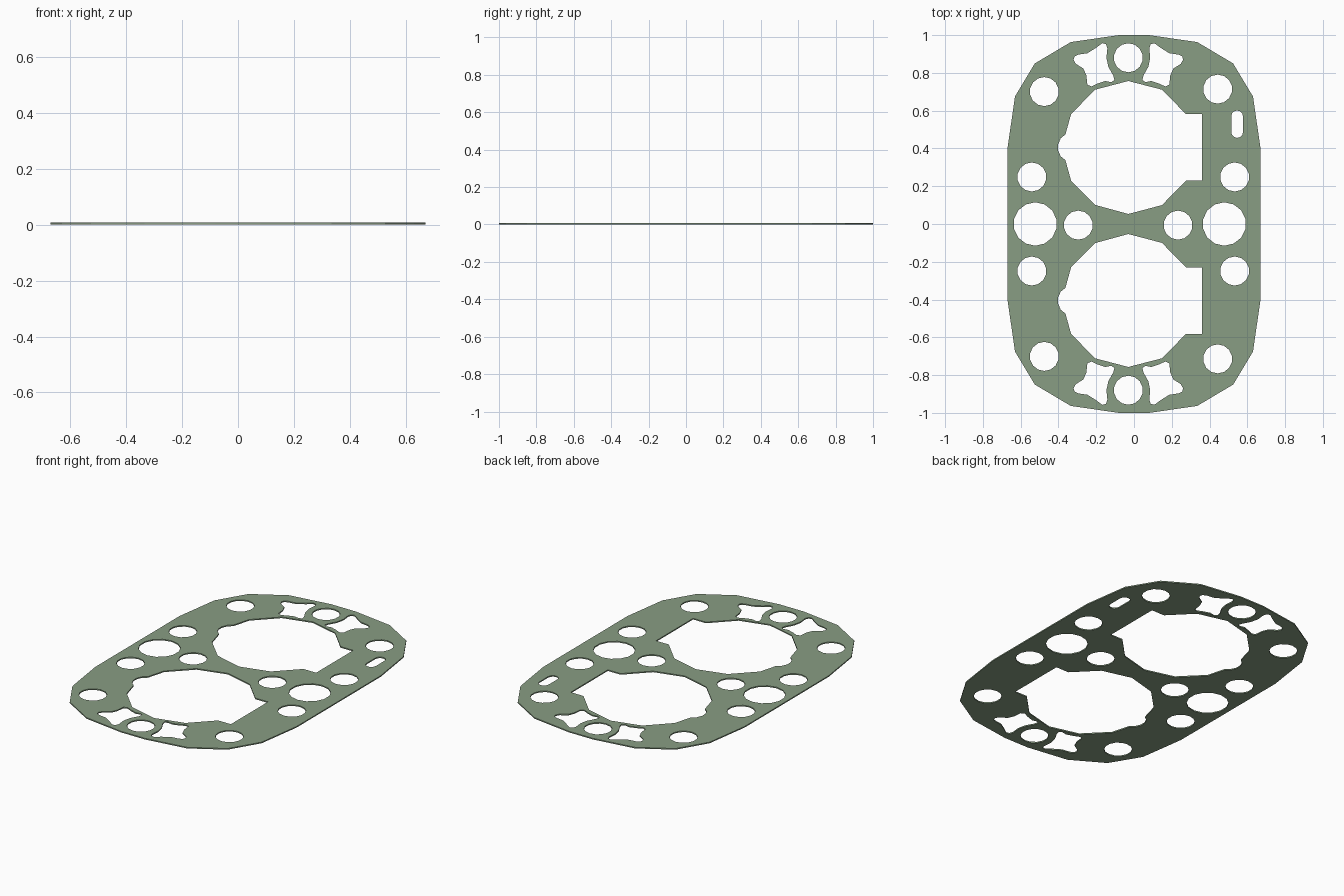
import bpy, math

if "Cube" in bpy.data.objects:
    bpy.data.objects.remove(bpy.data.objects["Cube"])

THICK = 0.007
AXIS = -0.03          # symmetry line of the end ports


def mirror_y(pts):
    return [(x, -y) for x, y in pts]


def circle(cx, cy, r, n=14):
    return [(cx + r * math.sin(2 * math.pi * i / n),
             cy + r * math.cos(2 * math.pi * i / n)) for i in range(n)]


# Outer outline: one quadrant mirrored both ways
quad = [(0.67, 0.4), (0.63, 0.675), (0.525, 0.85), (0.335, 0.963), (0.08, 1.0)]
top = quad + [(-x, y) for x, y in reversed(quad)]
loops = [top + [(x, -y) for x, y in reversed(top)]]

# Two large bores with a square notch and a small bump
bore = [(-0.03, 0.757), (0.148, 0.711), (0.275, 0.582), (0.36, 0.582),
        (0.36, 0.229), (0.275, 0.229), (0.148, 0.1), (-0.03, 0.053),
        (-0.206, 0.101), (-0.333, 0.229), (-0.363, 0.338), (-0.388, 0.358),
        (-0.402, 0.39), (-0.402, 0.42), (-0.388, 0.454), (-0.363, 0.474),
        (-0.333, 0.582), (-0.206, 0.711)]
loops += [bore, mirror_y(bore)]

# Four-cornered ports either side of each end hole
port = [(-0.29, 0.87), (-0.285, 0.887), (-0.265, 0.897), (-0.217, 0.904),
        (-0.175, 0.93), (-0.138, 0.957), (-0.118, 0.952), (-0.111, 0.93),
        (-0.116, 0.88), (-0.106, 0.833), (-0.08, 0.786), (-0.074, 0.762),
        (-0.09, 0.751), (-0.122, 0.757), (-0.164, 0.743), (-0.196, 0.728),
        (-0.217, 0.738), (-0.222, 0.786), (-0.238, 0.823), (-0.278, 0.848)]
for s in (1, -1):
    p = [(AXIS + s * x, y) for x, y in port]
    loops += [p, mirror_y(p)]

# Bolt holes
for x, y in [(-0.475, 0.701), (0.443, 0.714), (AXIS, 0.88),
             (-0.541, 0.249), (0.533, 0.249)]:
    loops += [circle(x, y, 0.077), circle(x, -y, 0.077)]
loops += [circle(-0.295, -0.006, 0.077), circle(0.233, -0.006, 0.077)]

# Larger middle holes
loops += [circle(-0.523, 0, 0.115), circle(0.478, 0, 0.115)]

# Rounded slot, one end only
slot = []
for cy, start in ((0.57, 0), (0.487, math.pi)):
    slot += [(0.546 + 0.031 * math.cos(start + math.pi * i / 6),
              cy + 0.031 * math.sin(start + math.pi * i / 6)) for i in range(7)]
loops.append(slot)

# Flat filled curve, extruded into a thin plate
curve = bpy.data.curves.new("gasket_plate", 'CURVE')
curve.dimensions = '2D'
curve.fill_mode = 'BOTH'
curve.extrude = THICK / 2
for pts in loops:
    sp = curve.splines.new('POLY')
    sp.points.add(len(pts) - 1)
    for p, (x, y) in zip(sp.points, pts):
        p.co = (x, y, 0, 1)
    sp.use_cyclic_u = True
plate = bpy.data.objects.new("gasket_plate", curve)
bpy.context.collection.objects.link(plate)
plate.location.z = THICK / 2
bpy.context.view_layer.objects.active = plate
plate.select_set(True)
bpy.ops.object.convert(target='MESH')
bpy.ops.object.shade_flat()

mat = bpy.data.materials.new("sage_green")
mat.diffuse_color = (0.25, 0.34, 0.23, 1)
mat.use_nodes = True
mat.node_tree.nodes["Principled BSDF"].inputs["Base Color"].default_value = mat.diffuse_color
plate.data.materials.clear()
plate.data.materials.append(mat)
